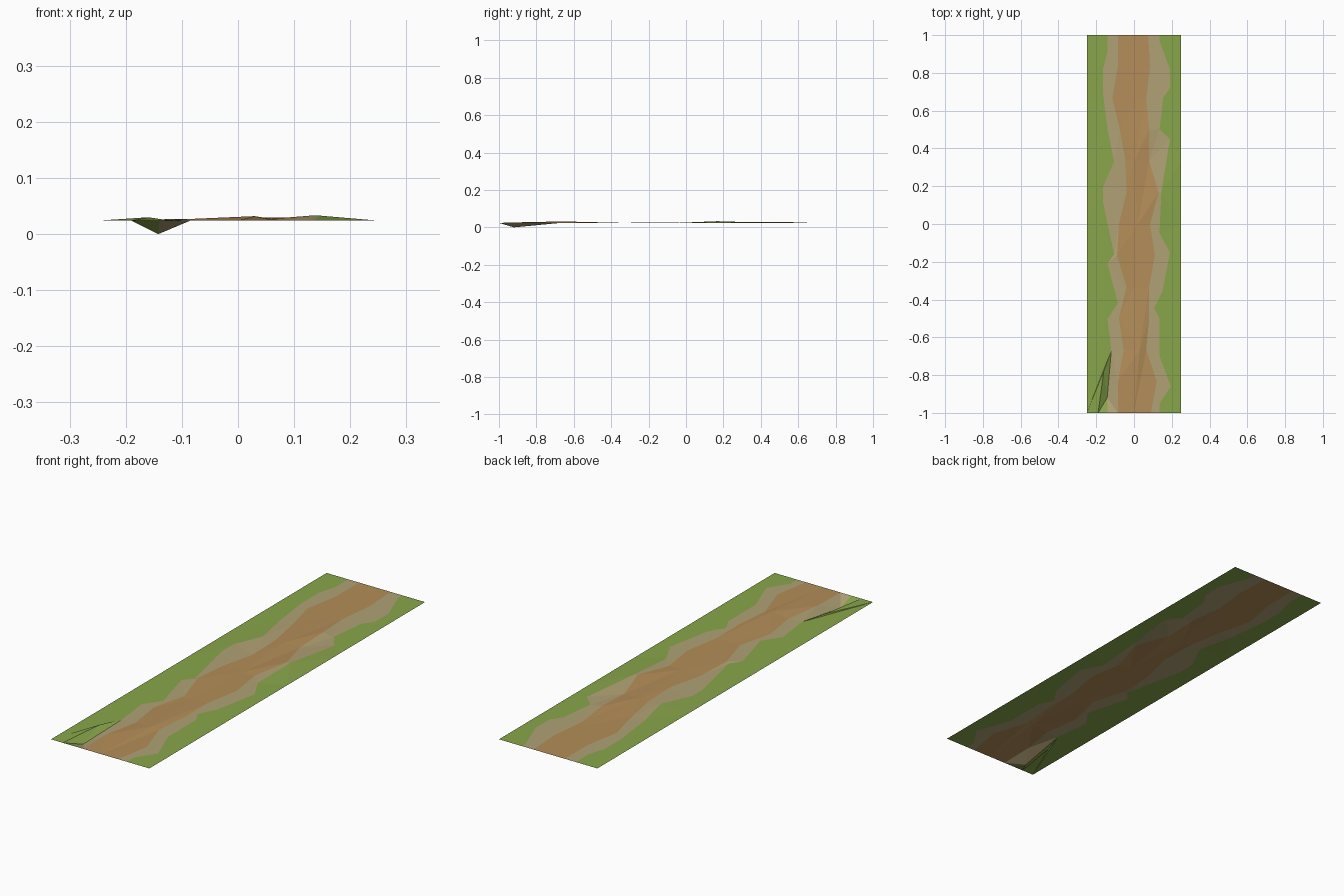
import bpy, bmesh

if "Cube" in bpy.data.objects:
    bpy.data.objects.remove(bpy.data.objects["Cube"])

Z = 0.024  # ground level


def material(name, rgb):
    m = bpy.data.materials.new(name)
    m.diffuse_color = (*rgb, 1)
    m.use_nodes = True
    m.node_tree.nodes["Principled BSDF"].inputs["Base Color"].default_value = m.diffuse_color
    return m


grass = material("grass", (0.25, 0.38, 0.07))
sand = material("sand", (0.44, 0.36, 0.18))
soil = material("soil", (0.46, 0.27, 0.10))


def pts(line):
    return [(p[0], p[1], p[2] if len(p) > 2 else Z) for p in line]


def even(xs, bumps=None):
    """Edge sampled in equal steps along y, with optional raised points."""
    bumps = bumps or {}
    n = len(xs) - 1
    return [(x, -1 + 2 * i / n, bumps.get(i, Z)) for i, x in enumerate(xs)]


def zip_strip(bm, a, b):
    """Triangles between a left and a right edge, both running towards +y."""
    va = [bm.verts.new(p) for p in a]
    vb = [bm.verts.new(p) for p in b]
    i = j = 0
    while i < len(va) - 1 or j < len(vb) - 1:
        step_a = j == len(vb) - 1 or (i < len(va) - 1 and a[i + 1][1] < b[j + 1][1])
        if step_a:
            bm.faces.new((va[i], vb[j], va[i + 1]))
            i += 1
        else:
            bm.faces.new((va[i], vb[j], vb[j + 1]))
            j += 1


def strip(name, mat, *edges):
    bm = bmesh.new()
    for a, b in zip(edges, edges[1:]):
        zip_strip(bm, a, b)
    bmesh.ops.remove_doubles(bm, verts=bm.verts, dist=1e-5)
    me = bpy.data.meshes.new(name)
    bm.to_mesh(me)
    bm.free()
    me.materials.append(mat)
    bpy.context.collection.objects.link(bpy.data.objects.new(name, me))


# Straight outer borders
left_border = even([-0.25] * 7)
right_border = even([0.25] * 7)

# Ragged sand outlines, with the dip near the front left corner
left_sand = pts([(-0.14, -1), (-0.142, -0.92, 0.0), (-0.12, -0.67), (-0.14, -0.5),
                 (-0.085, -0.42), (-0.14, -0.21), (-0.105, -0.16), (-0.14, 0.0),
                 (-0.165, 0.12), (-0.165, 0.21), (-0.105, 0.33, 0.027), (-0.14, 0.5),
                 (-0.165, 0.7), (-0.165, 0.82), (-0.14, 0.91), (-0.14, 1)])
right_sand = pts([(0.135, -1), (0.135, -0.95), (0.195, -0.86), (0.135, -0.7),
                  (0.135, -0.5), (0.1, -0.43), (0.15, -0.36), (0.19, -0.15),
                  (0.135, -0.05), (0.145, 0.17, 0.033), (0.19, 0.45), (0.135, 0.5),
                  (0.155, 0.67), (0.19, 0.72), (0.19, 0.82), (0.135, 0.97), (0.135, 1)])

# Path edges and its slightly bumpy middle
left_path = even([-0.085, -0.085, -0.055, -0.08, -0.04, -0.09, -0.08,
                  -0.04, -0.045, -0.075, -0.115, -0.085, -0.085], {1: 0.027, 5: 0.027})
right_path = even([0.09, 0.12, 0.065, 0.08, 0.08, 0.11, 0.085,
                   0.13, 0.08, 0.08, 0.065, 0.085, 0.075], {7: 0.033, 9: 0.03})
middle = even([0, 0.03, 0, 0.02, 0, 0.02, 0], {1: 0.032, 4: 0.028})

# Grass at the front left keeps flat up to the dip
left_grass = pts([(-0.19, -1), (-0.16, -0.78, 0.03), (-0.12, -0.67)]) + left_sand[3:]
strip("left_grass", grass, left_border, left_grass)
strip("left_sand", sand, left_sand, left_path)
strip("path", soil, left_path, middle, right_path)
strip("right_sand", sand, right_path, right_sand)
strip("right_grass", grass, right_sand, right_border)

# Sunken grass patch closing the dip
bm = bmesh.new()
corner, crest, join = left_grass[:3]
for tri in ((corner, left_sand[0], left_sand[1]),
            (corner, left_sand[1], crest), (crest, left_sand[1], join)):
    bm.faces.new([bm.verts.new(p) for p in tri])
bmesh.ops.remove_doubles(bm, verts=bm.verts, dist=1e-5)
me = bpy.data.meshes.new("sunken_grass")
bm.to_mesh(me)
bm.free()
me.materials.append(grass)
bpy.context.collection.objects.link(bpy.data.objects.new("sunken_grass", me))
